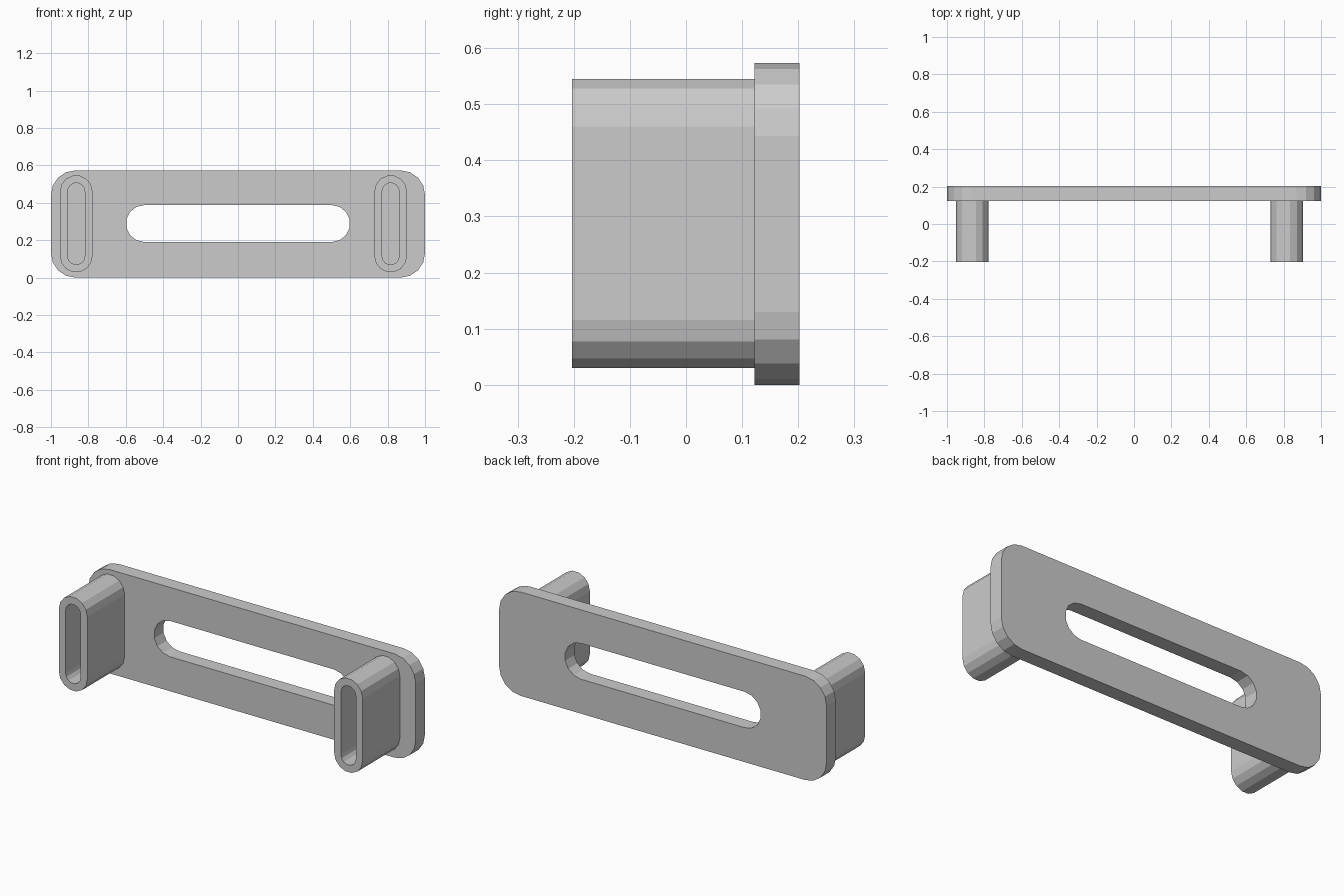
import bpy, bmesh, math
from mathutils import Vector

default = bpy.data.objects.get("Cube")
if default:
    bpy.data.objects.remove(default)

GREY = (0.6, 0.6, 0.6)
grey = bpy.data.materials.new("light grey")
grey.use_nodes = True
grey.diffuse_color = (*GREY, 1)
grey.node_tree.nodes["Principled BSDF"].inputs["Base Color"].default_value = (*GREY, 1)

FRONT, PLATE_FRONT, BACK = -0.203, 0.122, 0.202
MID_Z = 0.2865


def arc(cx, cz, r, start, sweep, segments):
    """Points on an arc in the xz plane, angles in degrees."""
    angles = [math.radians(start + sweep * i / segments) for i in range(segments + 1)]
    return [(cx + r * math.cos(a), cz + r * math.sin(a)) for a in angles]


def upright_slot(cx, low, high, r):
    return arc(cx, high, r, 0, 180, 7) + arc(cx, low, r, 180, 180, 7)


def flat_slot(half, cz, r):
    return arc(half, cz, r, -90, 180, 7) + arc(-half, cz, r, 90, 180, 7)


def rounded_rectangle(half_x, half_z, r):
    points = []
    for i, (sx, sz) in enumerate([(1, 1), (-1, 1), (-1, -1), (1, -1)]):
        points += arc(sx * (half_x - r), MID_Z + sz * (half_z - r), r, 90 * i, 90, 4)
    return points


def extrude_outline(name, outlines, y0, y1):
    """Fill an outline with optional holes and extrude it along y."""
    bm = bmesh.new()
    edges = []
    for points in outlines:
        verts = [bm.verts.new((x, y0, z)) for x, z in points]
        edges += [bm.edges.new((a, b)) for a, b in zip(verts, verts[1:] + verts[:1])]
    bmesh.ops.triangle_fill(bm, edges=edges, use_beauty=True, normal=Vector((0, -1, 0)))
    result = bmesh.ops.extrude_face_region(bm, geom=bm.faces[:], use_keep_orig=True)
    moved = [v for v in result["geom"] if isinstance(v, bmesh.types.BMVert)]
    bmesh.ops.translate(bm, verts=moved, vec=(0, y1 - y0, 0))
    bmesh.ops.recalc_face_normals(bm, faces=bm.faces[:])
    mesh = bpy.data.meshes.new(name)
    bm.to_mesh(mesh)
    bm.free()
    mesh.materials.append(grey)
    obj = bpy.data.objects.new(name, mesh)
    bpy.context.collection.objects.link(obj)
    return obj


# Back plate with a long horizontal slot
extrude_outline("back_plate",
                [rounded_rectangle(1, MID_Z, 0.13), flat_slot(0.5, 0.289, 0.099)],
                PLATE_FRONT, BACK)

# Hollow posts, set slightly into the plate
LOW, HIGH = 0.115, 0.46
LEFT_X, RIGHT_X = 0.816, -0.865
for name, x in (("left_post", LEFT_X), ("right_post", RIGHT_X)):
    extrude_outline(name,
                    [upright_slot(x, LOW, HIGH, 0.087), upright_slot(x, LOW, HIGH, 0.046)],
                    FRONT, PLATE_FRONT + 0.01)

# Thin round pads at the bottom of the left post's slot
for name, z in (("lower_pad", LOW), ("upper_pad", HIGH)):
    extrude_outline(name, [arc(LEFT_X, z, 0.044, 0, 360, 16)[:-1]],
                    PLATE_FRONT - 0.003, PLATE_FRONT + 0.005)
